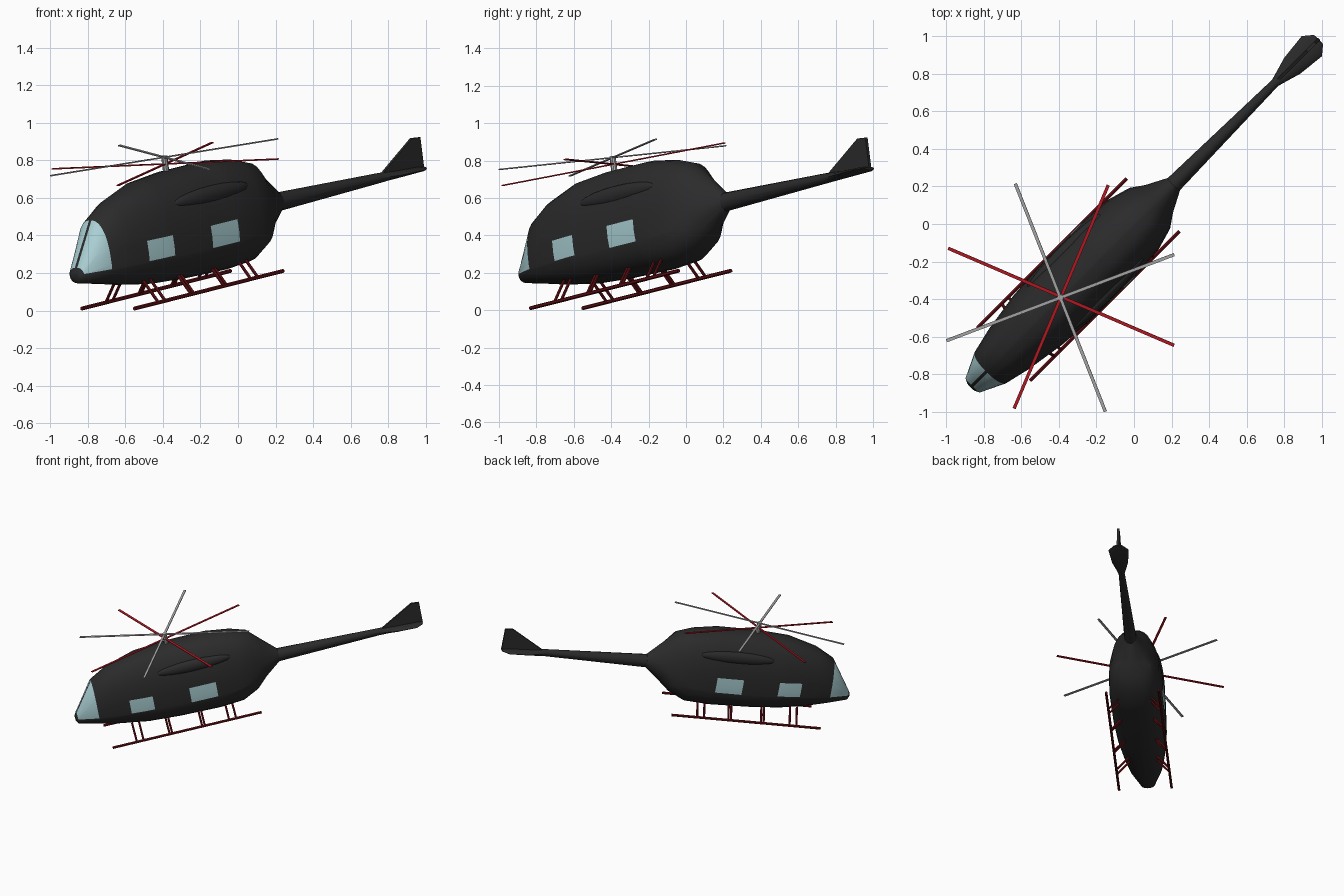
import bpy, bmesh, math
from mathutils import Matrix, Vector

if "Cube" in bpy.data.objects:
    bpy.data.objects.remove(bpy.data.objects["Cube"])

# Everything is built along local X (nose at -X), then yawed and pitched nose-down
POSE = Matrix.Rotation(math.radians(45), 4, 'Z') @ Matrix.Rotation(math.radians(-10.15), 4, 'Y')


def material(name, rgb):
    m = bpy.data.materials.new(name)
    m.diffuse_color = (*rgb, 1)
    m.use_nodes = True
    m.node_tree.nodes["Principled BSDF"].inputs["Base Color"].default_value = m.diffuse_color
    return m


BLACK = material("charcoal", (0.024, 0.024, 0.024))
GLASS = material("pale_glass", (0.40, 0.62, 0.65))
RED = material("bright_red", (0.50, 0.010, 0.018))
DARK_RED = material("dark_red", (0.13, 0.005, 0.007))
GREY = material("light_grey", (0.42, 0.42, 0.42))


def finish(bm, name, mats, angle=35, local=Matrix()):
    bmesh.ops.recalc_face_normals(bm, faces=bm.faces)
    me = bpy.data.meshes.new(name)
    bm.to_mesh(me)
    bm.free()
    ob = bpy.data.objects.new(name, me)
    bpy.context.collection.objects.link(ob)
    for m in mats:
        me.materials.append(m)
    ob.matrix_world = POSE @ local
    bpy.ops.object.select_all(action='DESELECT')
    ob.select_set(True)
    bpy.context.view_layer.objects.active = ob
    bpy.ops.object.shade_smooth_by_angle(angle=math.radians(angle))
    return ob


def loft(rows, seg):
    """Rows: x, bottom, middle, top, half width, roundness exponent."""
    bm = bmesh.new()
    rings = []
    for x, zb, zm, zt, w, n in rows:
        ring = []
        for i in range(seg):
            a = math.tau * i / seg
            c, s = math.cos(a), math.sin(a)
            y = w * math.copysign(abs(c) ** (2 / n), c)
            h = (zt - zm) if s > 0 else (zm - zb)
            z = zm + h * math.copysign(abs(s) ** (2 / n), s)
            ring.append(bm.verts.new((x, y, z)))
        rings.append(ring)
    for a, b in zip(rings, rings[1:]):
        for i in range(seg):
            j = (i + 1) % seg
            bm.faces.new((a[i], a[j], b[j], b[i]))
    bm.faces.new(rings[0])
    bm.faces.new(rings[-1])
    return bm


def rod(bm, p, q, r, sides=6):
    p, q = Vector(p), Vector(q)
    d = q - p
    m = Matrix.Translation((p + q) / 2) @ d.to_track_quat('Z', 'Y').to_matrix().to_4x4()
    bmesh.ops.create_cone(bm, cap_ends=True, segments=sides, radius1=r, radius2=r,
                          depth=d.length, matrix=m)


# Fuselage shell with windows cut into its faces
body = loft([
    (-1.175, .375, .395, .415, .030, 2),
    (-1.160, .355, .400, .440, .055, 2.2),
    (-1.010, .325, .430, .670, .120, 2.4),
    (-0.870, .295, .440, .748, .152, 2.4),
    (-0.650, .260, .450, .812, .185, 2.4),
    (-0.410, .245, .450, .830, .200, 2.4),
    (-0.100, .237, .450, .830, .202, 2.4),
    (0.080, .247, .460, .803, .188, 2.4),
    (0.200, .305, .480, .765, .155, 2.4),
    (0.280, .370, .500, .690, .105, 1.8),
    (0.400, .468, .517, .567, .045, 2),
], 28)
WINDOWS = [(-.77, -.595, .405, .515), (-.318, -.115, .395, .515)]


def cut(co, no):
    bmesh.ops.bisect_plane(body, geom=body.verts[:] + body.edges[:] + body.faces[:],
                           dist=1e-5, plane_co=co, plane_no=no)


for x0, x1, z0, z1 in WINDOWS:
    for x in (x0, x1):
        cut((x, 0, 0), (1, 0, 0))
    for z in (z0, z1):
        cut((0, 0, z), (0, 0, 1))
for y in (-.009, .009):
    cut((0, y, 0), (0, 1, 0))
body.normal_update()
for f in body.faces:
    c = f.calc_center_median()
    side = any(x0 < c.x < x1 and z0 < c.z < z1 for x0, x1, z0, z1 in WINDOWS)
    screen = -1.16 < c.x < -1.01 and c.z > .405 and abs(c.y) > .009
    if screen or (side and abs(c.y) > .1):
        f.material_index = 1
finish(body, "fuselage", [BLACK, GLASS], 40)

# Tail boom flaring into a flat stabiliser
finish(loft([
    (0.39, .466, .516, .568, .046, 2),
    (1.17, .480, .507, .535, .023, 2),
    (1.30, .484, .503, .524, .060, 1.7),
    (1.45, .488, .502, .517, .076, 1.7),
    (1.50, .493, .502, .511, .035, 1.7),
], 12), "tail_boom", [BLACK], 40)

# Tail fin
bm = bmesh.new()
outline = [(1.17, .515), (1.445, .674), (1.505, .668), (1.505, .50)]
left, right = [[bm.verts.new((x, y, z)) for x, z in outline] for y in (-.009, .009)]
bm.faces.new(left)
bm.faces.new(right)
for i in range(4):
    j = (i + 1) % 4
    bm.faces.new((left[i], left[j], right[j], right[i]))
finish(bm, "tail_fin", [BLACK], 30)

for sgn, label in ((1, "left"), (-1, "right")):
    # Engine pod on the shoulder of the hull
    bm = bmesh.new()
    bmesh.ops.create_uvsphere(bm, u_segments=16, v_segments=10, radius=1)
    finish(bm, label + "_engine_pod", [BLACK], 40,
           Matrix.Translation((-.25, sgn * .158, .672)) @ Matrix.Diagonal((.29, .036, .048, 1)))

    # Landing skid
    bm = bmesh.new()
    rod(bm, (-.962, sgn * .198, .183), (.178, sgn * .198, .183), .0105)
    finish(bm, label + "_skid", [DARK_RED])

    # Skid struts: spread pairs at the ends, close pairs between
    bm = bmesh.new()
    for x in (-.777, -.725, -.526, -.506, -.276, -.256, -.07, -.017):
        rod(bm, (x, sgn * .198, .183), (x, sgn * .105, .30), .0085)
    finish(bm, label + "_skid_struts", [DARK_RED])

# Rotor mast and two stacked crossed blade sets
bm = bmesh.new()
rod(bm, (-.402, 0, .815), (-.402, 0, .908), .017, 10)
finish(bm, "rotor_mast", [GREY])


def blades(name, z, first_angle, mat):
    bm = bmesh.new()
    for k in range(2):
        turn = Matrix.Rotation(math.radians(first_angle + 90 * k), 4, 'Z')
        bmesh.ops.create_cube(bm, size=1, matrix=turn @ Matrix.Diagonal((1.31, .017, .006, 1)))
    finish(bm, name, [mat], 30, Matrix.Translation((-.402, 0, z))
           @ Matrix.Rotation(math.radians(1.6), 4, 'X'))


blades("lower_rotor_blades", .865, 21.8, RED)
blades("upper_rotor_blades", .901, -24.0, GREY)
